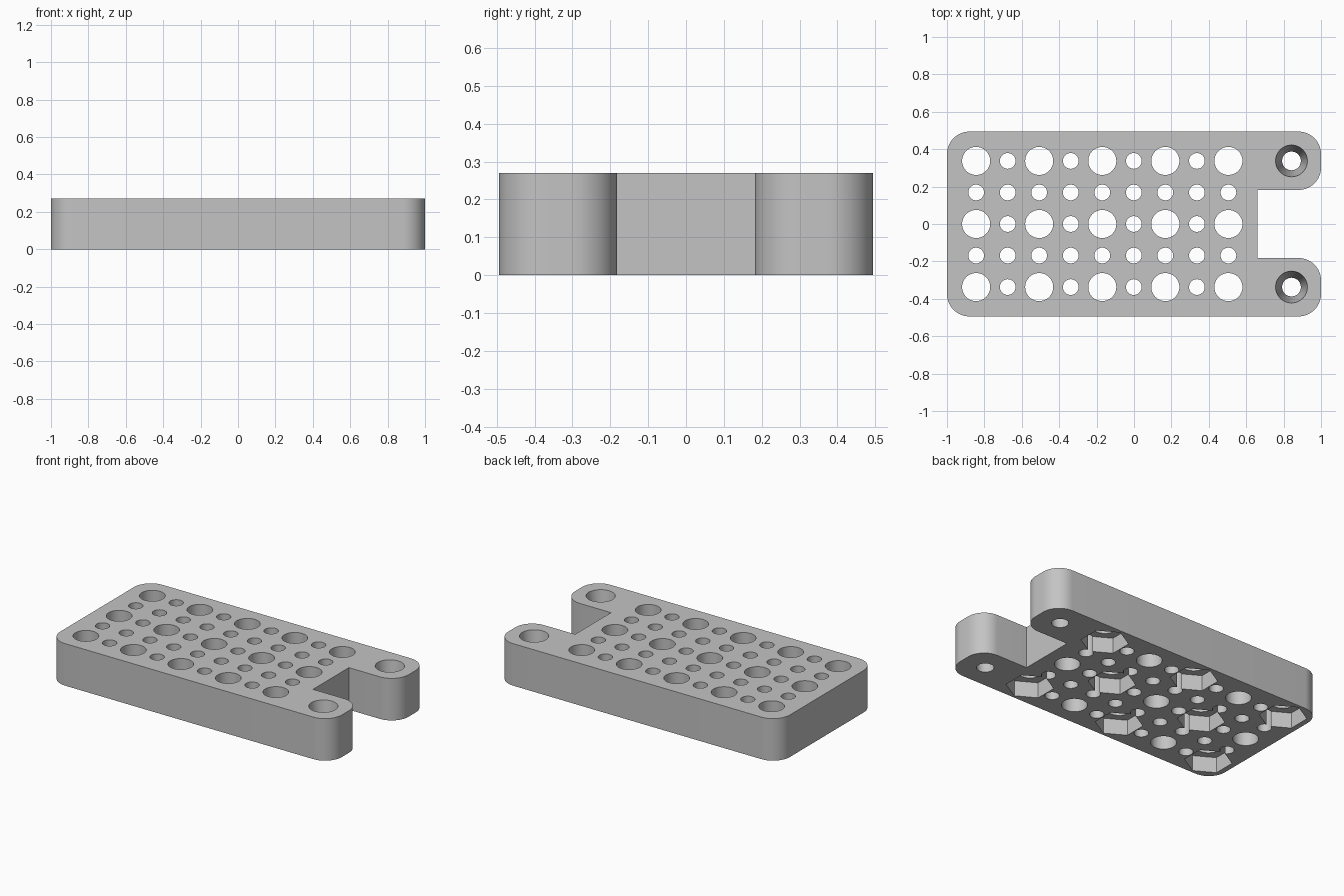
import bpy, bmesh, math
from mathutils import Matrix

if "Cube" in bpy.data.objects:
    bpy.data.objects.remove(bpy.data.objects["Cube"])

HEIGHT = 0.27
HALF_W = 0.494
STEP = 0.1686        # pitch of the hole grid
START_X = -0.844     # first hole column
CORNER = 0.12
NOTCH_X, NOTCH_Y = 0.66, 0.182
OVER = 0.02          # how far cutters reach past the plate

grey = bpy.data.materials.new("light grey")
grey.use_nodes = True
grey.diffuse_color = (0.55, 0.55, 0.55, 1)
bsdf = next(n for n in grey.node_tree.nodes if n.type == "BSDF_PRINCIPLED")
bsdf.inputs["Base Color"].default_value = grey.diffuse_color


def make_object(name, bm):
    bmesh.ops.recalc_face_normals(bm, faces=bm.faces)
    mesh = bpy.data.meshes.new(name)
    bm.to_mesh(mesh)
    bm.free()
    mesh.materials.append(grey)
    obj = bpy.data.objects.new(name, mesh)
    bpy.context.collection.objects.link(obj)
    return obj


def rounded(x, y, start, r=CORNER, segs=14):
    """Quarter arc of an outline corner around centre x, y."""
    return [(x + r * math.cos(math.radians(start + 90 * i / segs)),
             y + r * math.sin(math.radians(start + 90 * i / segs)))
            for i in range(segs + 1)]


def add_cutter(bm, x, y, z0, z1, r0, r1=None, sides=48):
    bmesh.ops.create_cone(bm, cap_ends=True, segments=sides, radius1=r0,
                          radius2=r0 if r1 is None else r1, depth=z1 - z0,
                          matrix=Matrix.Translation((x, y, (z0 + z1) / 2)))


# Plate outline: rounded block with two fork arms at +x
cx, cy = 1 - CORNER, HALF_W - CORNER
outline = rounded(cx, cy, 0) + rounded(-cx, cy, 90)
outline += rounded(-cx, -cy, 180) + rounded(cx, -cy, 270)
outline += rounded(cx, -NOTCH_Y - CORNER, 0)
outline += [(NOTCH_X, -NOTCH_Y), (NOTCH_X, NOTCH_Y)]
outline += rounded(cx, NOTCH_Y + CORNER, 270)
bm = bmesh.new()
face = bm.faces.new([bm.verts.new((x, y, 0)) for x, y in outline])
ext = bmesh.ops.extrude_face_region(bm, geom=[face])
top = [v for v in ext["geom"] if isinstance(v, bmesh.types.BMVert)]
bmesh.ops.translate(bm, verts=top, vec=(0, 0, HEIGHT))
bmesh.ops.remove_doubles(bm, verts=bm.verts, dist=0.0001)
plate = make_object("perforated_plate", bm)

# Through holes on the grid, hexagonal nut pockets under every other large hole
holes, pockets = bmesh.new(), bmesh.new()
for i in range(9):
    for j in range(-2, 3):
        x, y = START_X + i * STEP, j * STEP
        large = i % 2 == 0 and j % 2 == 0
        add_cutter(holes, x, y, -OVER, HEIGHT + OVER, 0.075 if large else 0.042)
        if large and (i + j + 2) % 4 == 0:
            add_cutter(pockets, x, y, -OVER, 0.1, 0.14, sides=6)

# Tapered screw holes in the fork arms
slope = (0.085 - 0.05) / HEIGHT
for side in (-1, 1):
    add_cutter(holes, START_X + 10 * STEP, side * 2 * STEP, -OVER, HEIGHT + OVER,
               0.05 - slope * OVER, 0.085 + slope * OVER)

# Cut the plate, then discard the cutters
bpy.context.view_layer.objects.active = plate
for name, cut in (("hole_cutter", holes), ("nut_pocket_cutter", pockets)):
    cutter = make_object(name, cut)
    cutter.hide_render = True
    mod = plate.modifiers.new(name, "BOOLEAN")
    mod.operation = "DIFFERENCE"
    mod.solver = "EXACT"
    mod.object = cutter
    bpy.ops.object.modifier_apply(modifier=mod.name)
    bpy.data.objects.remove(cutter)

for obj in bpy.context.selected_objects:
    obj.select_set(False)
plate.select_set(True)
bpy.ops.object.shade_smooth_by_angle(angle=math.radians(30))
